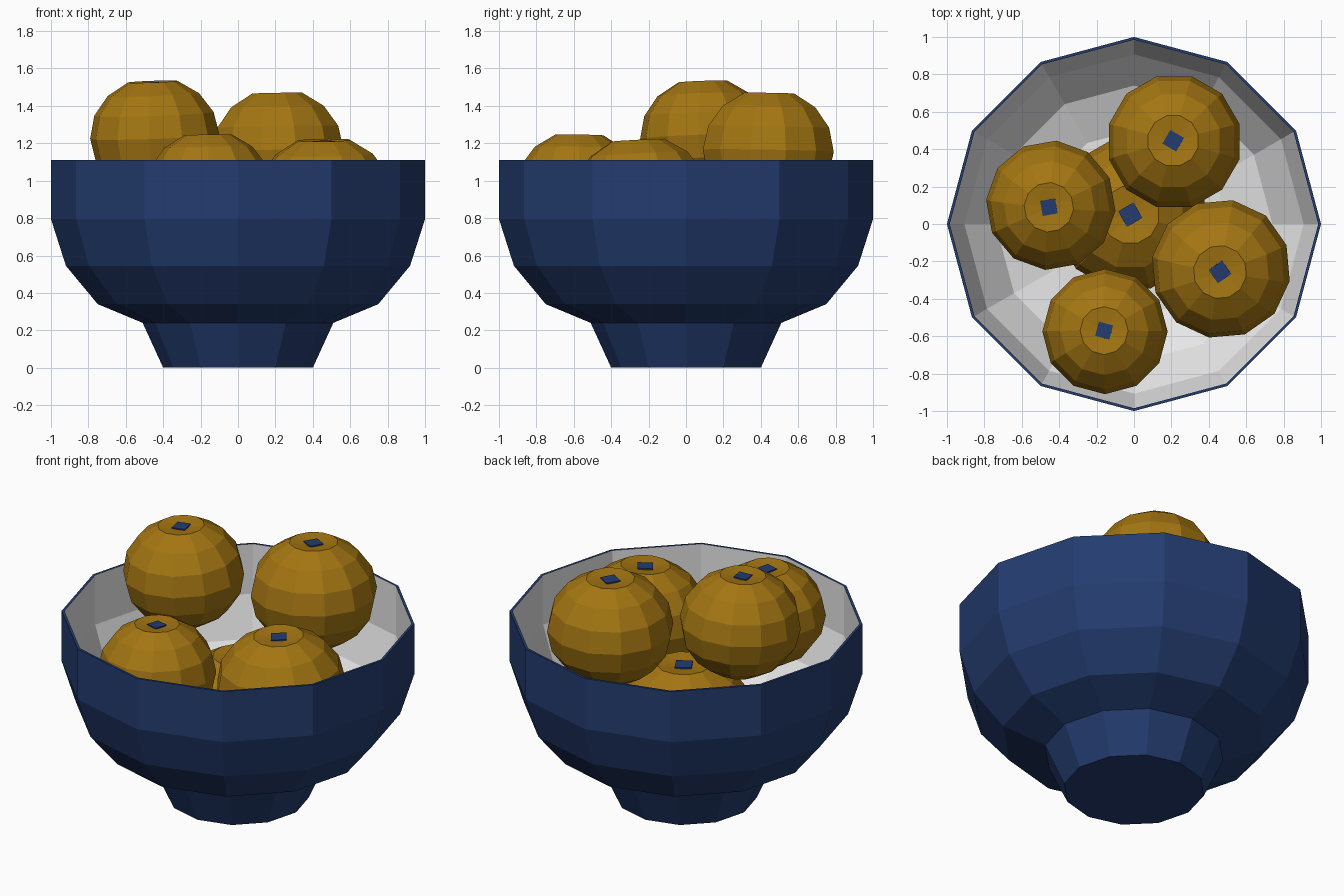
import bpy, bmesh, math
from mathutils import Matrix, Euler

if "Cube" in bpy.data.objects:
    bpy.data.objects.remove(bpy.data.objects["Cube"])


def material(name, rgb):
    m = bpy.data.materials.new(name)
    m.diffuse_color = (*rgb, 1)
    m.use_nodes = True
    m.node_tree.nodes["Principled BSDF"].inputs["Base Color"].default_value = m.diffuse_color
    return m


BLUE = material("glaze_blue", (0.017, 0.045, 0.16))
WHITE = material("inner_white", (0.80, 0.80, 0.80))
ORANGE = material("fruit_orange", (0.37, 0.18, 0.006))


def lathe(name, profile, sides, mats, white_from=None):
    """Revolve (radius, z) points about z; an end radius of 0 closes to a pole."""
    bm = bmesh.new()
    rings = []
    for r, z in profile:
        if r == 0:
            rings.append([bm.verts.new((0, 0, z))] * sides)
        else:
            rings.append([bm.verts.new((r * math.cos(2 * math.pi * i / sides),
                                        r * math.sin(2 * math.pi * i / sides), z))
                          for i in range(sides)])
    for k in range(len(rings) - 1):
        a, b = rings[k], rings[k + 1]
        for i in range(sides):
            j = (i + 1) % sides
            corners = list(dict.fromkeys((a[i], a[j], b[j], b[i])))
            f = bm.faces.new(corners)
            if white_from is not None and k >= white_from:
                f.material_index = 1
    bmesh.ops.recalc_face_normals(bm, faces=bm.faces)
    mesh = bpy.data.meshes.new(name)
    bm.to_mesh(mesh)
    bm.free()
    for m in mats:
        mesh.materials.append(m)
    ob = bpy.data.objects.new(name, mesh)
    bpy.context.collection.objects.link(ob)
    return ob


# Bowl: foot, outer wall, thin rim, then the white inside
outer = [(0, 0), (0.40, 0), (0.51, 0.24), (0.75, 0.34), (0.92, 0.545), (1.0, 0.795), (1.0, 1.11)]
inner = [(0.985, 1.11), (0.985, 0.80), (0.907, 0.555), (0.74, 0.355), (0.50, 0.256), (0, 0.256)]
lathe("bowl", outer + inner, 12, [BLUE, WHITE], white_from=len(outer))

# Fruit: slightly squashed low-poly balls with dented poles, each with a square stem
unit = [(0, -0.80)]
for lat in (-67.5, -45, -22.5, 0, 22.5, 45, 67.5):
    t = math.radians(lat)
    unit.append((math.cos(t), 0.92 * math.sin(t)))
unit.append((0, 0.80))


def fruit(i, x, y, z, radius, turn, tilt_x, tilt_y):
    place = (Matrix.Translation((x, y, z))
             @ Euler((math.radians(tilt_x), math.radians(tilt_y), 0)).to_matrix().to_4x4()
             @ Matrix.Rotation(math.radians(turn), 4, 'Z'))
    body = lathe(f"orange_{i}", [(r * radius, h * radius) for r, h in unit], 12, [ORANGE])
    body.matrix_world = place
    s, top = 0.165 * radius, 0.838 * radius
    stem = lathe(f"orange_stem_{i}", [(0, top - 0.03), (s, top - 0.03), (s, top), (0, top)], 4, [BLUE])
    stem.matrix_world = place


fruit(1, -0.445, 0.10, 1.235, 0.347, 55, 2, -2)
fruit(2, 0.215, 0.44, 1.16, 0.362, 15, -1, -1)
fruit(3, 0.465, -0.24, 0.90, 0.373, 80, 3, -1)
fruit(4, -0.155, -0.575, 0.96, 0.335, 30, -1, -1)
fruit(5, -0.02, 0.05, 0.50, 0.41, 75, 0, 0)
